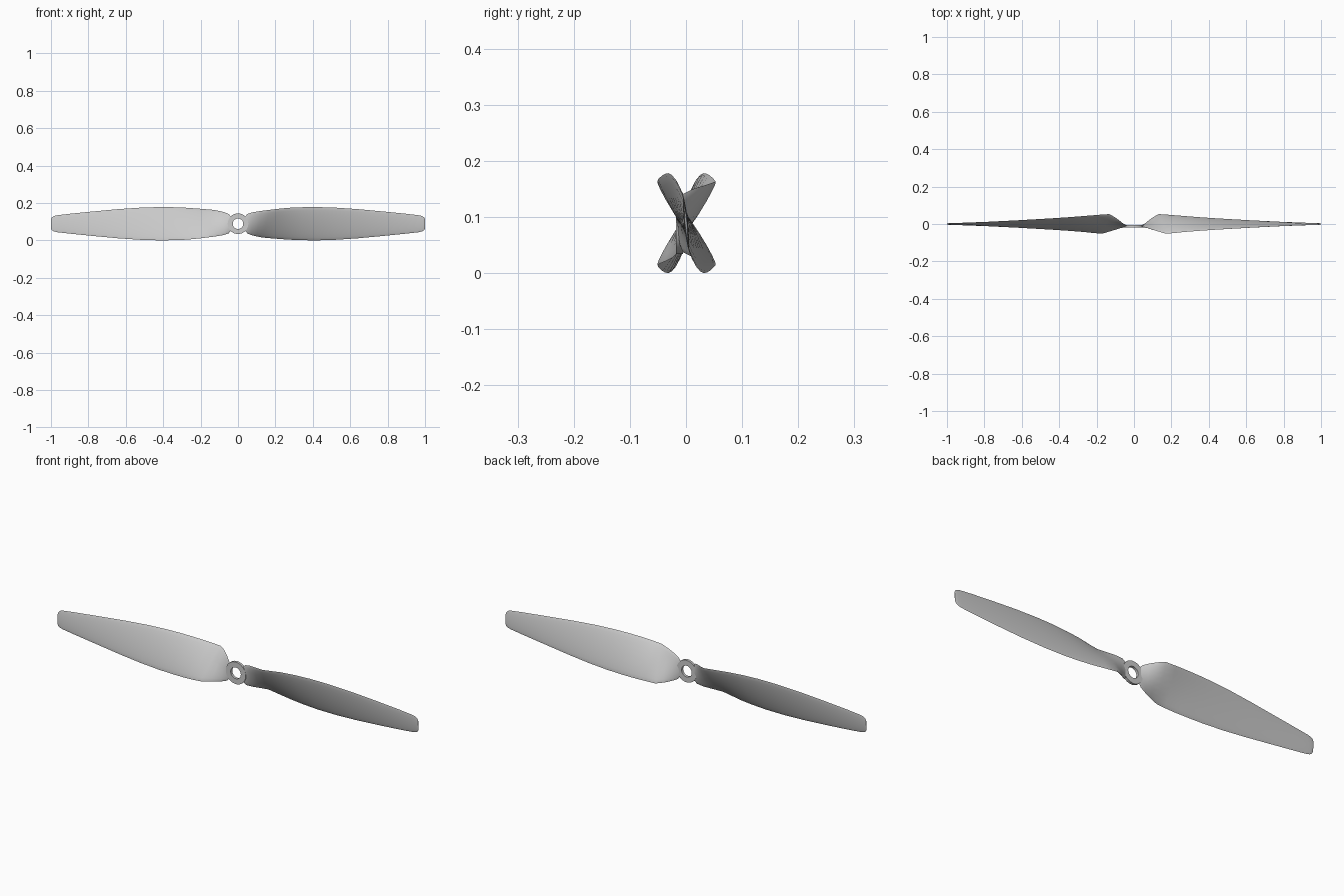
import bpy, bmesh, math

if "Cube" in bpy.data.objects:
    bpy.data.objects.remove(bpy.data.objects["Cube"])

ZC = 0.089      # height of the hub axis
N = 10          # points along each side of the blade section

# blade stations: x, half height, half depth, half thickness, depth offset, skew
STATIONS = [
    (0.040, 0.040, 0.001, 0.005, -0.011, 0.0),
    (0.050, 0.052, 0.005, 0.006, -0.010, 0.0),
    (0.075, 0.061, 0.018, 0.008, -0.005, 0.003),
    (0.110, 0.068, 0.036, 0.009, -0.001, 0.010),
    (0.150, 0.074, 0.052, 0.009, 0.001, 0.018),
    (0.200, 0.079, 0.049, 0.009, 0.0, 0.010),
    (0.270, 0.085, 0.0425, 0.009, 0.0, 0.0),
    (0.340, 0.088, 0.037, 0.0085, 0.0, 0.0),
    (0.420, 0.089, 0.0315, 0.008, 0.0, 0.0),
    (0.520, 0.086, 0.0255, 0.007, 0.0, 0.0),
    (0.640, 0.078, 0.0185, 0.006, 0.0, 0.0),
    (0.780, 0.065, 0.0115, 0.005, 0.0, 0.0),
    (0.900, 0.053, 0.0065, 0.004, 0.0, 0.0),
    (0.965, 0.0455, 0.0045, 0.0035, 0.0, 0.0),
    (0.985, 0.041, 0.004, 0.003, 0.0, 0.0),
    (0.995, 0.034, 0.003, 0.0025, 0.0, 0.0),
    (1.000, 0.024, 0.002, 0.0015, 0.0, 0.0),
]


def finish(name, bm):
    bmesh.ops.recalc_face_normals(bm, faces=bm.faces[:])
    me = bpy.data.meshes.new(name)
    bm.to_mesh(me)
    bm.free()
    ob = bpy.data.objects.new(name, me)
    bpy.context.collection.objects.link(ob)
    bpy.ops.object.select_all(action='DESELECT')
    ob.select_set(True)
    bpy.context.view_layer.objects.active = ob
    bpy.ops.object.shade_smooth_by_angle(angle=math.radians(30))
    return ob


def section(bm, st):
    """Thin lens section, tilted by the twist of the blade."""
    x, hz, hy, t, off, skew = st
    c = math.hypot(hz, hy)
    nz, ny = hy / c, hz / c
    ring = []
    for i in range(2 * N):
        a = math.pi * i / N
        s = math.cos(a)
        d = t * math.sin(a) * (0.55 + 0.45 * abs(math.sin(a)))
        ring.append(bm.verts.new((x + skew * s, off - hy * s + d * ny,
                                  hz * s + d * nz)))
    return ring


def blade(name, side):
    bm = bmesh.new()
    rings = [section(bm, st) for st in STATIONS]
    for a, b in zip(rings, rings[1:]):
        for i in range(2 * N):
            j = (i + 1) % (2 * N)
            bm.faces.new((a[i], a[j], b[j], b[i]))
    bm.faces.new(rings[0])
    bm.faces.new(rings[-1])
    # half turn about the hub axis for the second blade
    for v in bm.verts:
        v.co.x *= side
        v.co.z = ZC + side * v.co.z
    return finish(name, bm)


# two twisted blades
blade("right_blade", 1)
blade("left_blade", -1)

# hub ring with shaft hole
bm = bmesh.new()
SEG = 48
PROFILE = [(0.055, -0.018), (0.055, -0.005), (0.028, -0.005), (0.028, -0.018)]
loops = []
for k in range(SEG):
    a = 2 * math.pi * k / SEG
    loops.append([bm.verts.new((r * math.cos(a), y, ZC + r * math.sin(a)))
                  for r, y in PROFILE])
for k in range(SEG):
    p, q = loops[k], loops[(k + 1) % SEG]
    for i in range(4):
        j = (i + 1) % 4
        bm.faces.new((p[i], p[j], q[j], q[i]))
finish("hub_ring", bm)
